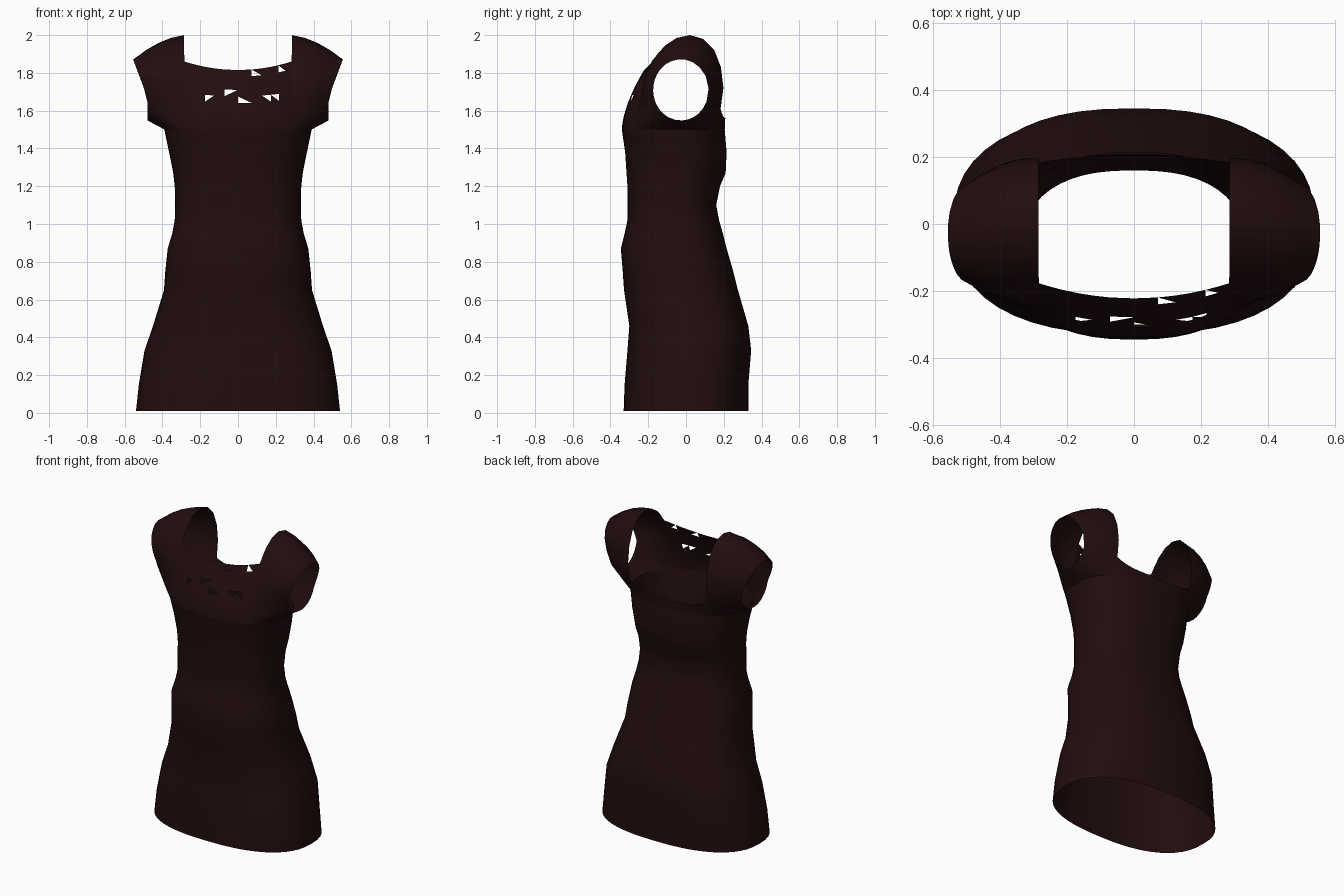
import bpy, bmesh, math
from mathutils import Vector

if "Cube" in bpy.data.objects:
    bpy.data.objects.remove(bpy.data.objects["Cube"])

cloth = bpy.data.materials.new("dark maroon cloth")
cloth.diffuse_color = (0.016, 0.004, 0.0045, 1)
cloth.use_nodes = True
cloth.node_tree.nodes["Principled BSDF"].inputs["Base Color"].default_value = cloth.diffuse_color

# Body profile: height, half width, front y, back y
PROFILE = [(0.01, .54, -.33, .33), (.15, .525, -.325, .33), (.33, .495, -.31, .345),
           (.46, .45, -.30, .33), (.65, .392, -.328, .275), (.75, .385, -.335, .25),
           (.87, .372, -.345, .215), (.95, .348, -.325, .195), (1.02, .335, -.31, .175),
           (1.1, .333, -.31, .16), (1.2, .335, -.31, .18), (1.27, .343, -.315, .21),
           (1.38, .365, -.322, .215), (1.5, .39, -.34, .205)]
STEP = 7.5


def body_point(row, deg):
    """Rounded-square section with different depth front and back."""
    z, rx, f, b = row
    c, s = math.cos(math.radians(deg)), math.sin(math.radians(deg))
    e = .82
    x = rx * math.copysign(abs(c) ** e, c)
    y = (f + b) / 2 + (b - f) / 2 * math.copysign(abs(s) ** e, s)
    return Vector((x, y, z))


def loft(name, rows, closed=True, holes=()):
    bm = bmesh.new()
    grid = [[bm.verts.new(p) for p in r] for r in rows]
    n = len(rows[0])
    for a, b in zip(grid, grid[1:]):
        for i in range(n if closed else n - 1):
            j = (i + 1) % n
            bm.faces.new((a[i], a[j], b[j], b[i]))
    # small openwork gaps
    if holes:
        bmesh.ops.triangulate(bm, faces=bm.faces[:])
        for hx, hz in holes:
            f = min(bm.faces, key=lambda f: (f.calc_center_median().x - hx) ** 2
                    + (f.calc_center_median().z - hz) ** 2)
            bm.faces.remove(f)
    me = bpy.data.meshes.new(name)
    bm.to_mesh(me)
    bm.free()
    me.materials.append(cloth)
    me.shade_smooth()
    ob = bpy.data.objects.new(name, me)
    bpy.context.collection.objects.link(ob)
    return ob


# Skirt and bodice tube, open at the hem
angles = [i * STEP for i in range(48)]
loft("skirt_and_bodice", [[body_point(r, a) for a in angles] for r in PROFILE])


def yoke(first, n_rows, top, power):
    """Panel from the top body ring up to a neckline curve top(u), u in -1..1."""
    low = [body_point(PROFILE[-1], first + i * STEP) for i in range(13)]
    rows = []
    for k in range(n_rows + 1):
        v = k / n_rows
        row = []
        for p in low:
            t = Vector(top(p.x / low[0].x))
            t.x = p.x * .965
            q = p.lerp(t, v)
            q.y = p.y + (t.y - p.y) * v ** power
            row.append(q)
        rows.append(row)
    return rows


# Front panel up to the shallow neckline, and low back panel
front = yoke(225, 9, lambda u: (0, -.222 + .045 * u * u, 1.815 + .045 * u * u), 1.6)
back = yoke(45, 2, lambda u: (0, .208 - .025 * u * u, 1.56 + .05 * u ** 4), 1)
loft("front_yoke", front, False,
     [(.08, 1.80), (.22, 1.83), (-.06, 1.70), (.20, 1.68), (-.165, 1.66), (.16, 1.655), (.03, 1.64)])
loft("back_yoke", back, False)

# Cap sleeves: loft from the neck and body edge to the armhole rim
STRAP = [(-.145, 1.905), (-.11, 1.945), (-.05, 1.985), (.02, 2.0), (.09, 1.98),
         (.15, 1.92), (.185, 1.83), (.198, 1.72)]
CY, CZ, RY, RZ = -.027, 1.71, .147, .162
inner = [r[-1] for r in front]
inner += [Vector((.285, y, z)) for y, z in STRAP]
inner += [r[0] for r in reversed(back)]
inner += [body_point(PROFILE[-1], 45 - i * STEP) for i in range(1, 12)]


def sleeve_rings():
    rings = []
    for t in (0, .25, .5, .75, 1):
        ring = []
        for p in inner:
            d = Vector(((p.y - CY) / RY, (p.z - CZ) / RZ)).normalized()
            rim = Vector((0, CY + RY * d.x, CZ + RZ * d.y))
            rim.x = .48 + max(0, rim.z - 1.67) * .375
            q = p.lerp(rim, t)
            bulge = .1 * t * (1 - t) * max(0, min(1, d.y + .8))
            q.y += d.x * bulge
            q.z += d.y * bulge
            ring.append(q)
        rings.append(ring)
    return rings


for side, name in ((1, "cap_sleeve_left"), (-1, "cap_sleeve_right")):
    rows = [[Vector((p.x * side, p.y, p.z)) for p in r] for r in sleeve_rings()]
    if side > 0:
        rows.reverse()
    loft(name, rows)
